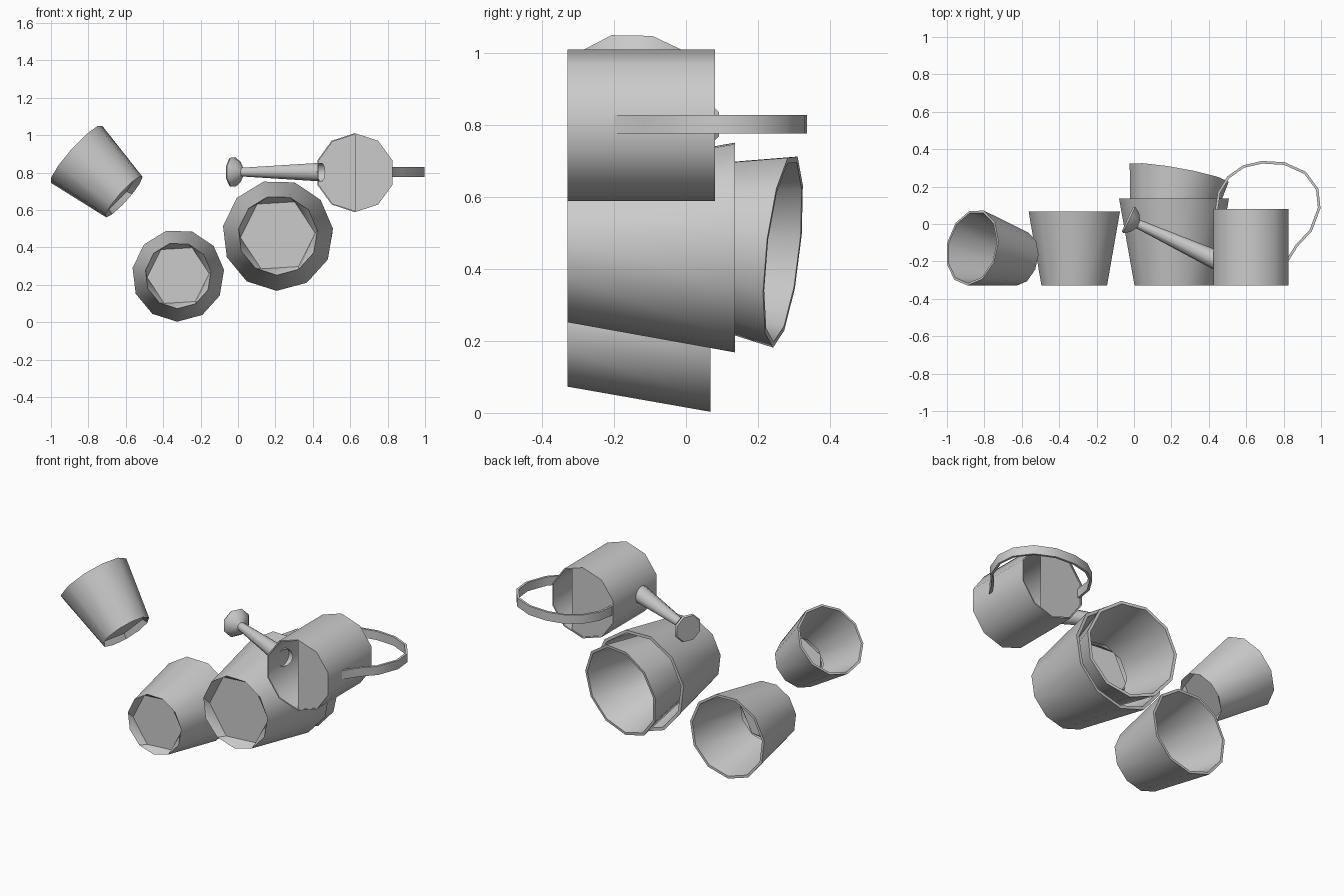
import bpy, bmesh
from math import radians, cos, sin, pi
from mathutils import Vector

cube = bpy.data.objects.get("Cube")
if cube:
    bpy.data.objects.remove(cube)

grey = bpy.data.materials.new("plain_grey")
grey.use_nodes = True
grey.diffuse_color = (0.6, 0.6, 0.6, 1)
grey.node_tree.nodes["Principled BSDF"].inputs["Base Color"].default_value = (0.6, 0.6, 0.6, 1)


def finish(bm, name):
    bmesh.ops.remove_doubles(bm, verts=bm.verts, dist=0.0005)
    bmesh.ops.recalc_face_normals(bm, faces=bm.faces)
    mesh = bpy.data.meshes.new(name)
    bm.to_mesh(mesh)
    bm.free()
    mesh.materials.append(grey)
    obj = bpy.data.objects.new(name, mesh)
    bpy.context.collection.objects.link(obj)
    bpy.ops.object.select_all(action='DESELECT')
    obj.select_set(True)
    bpy.context.view_layer.objects.active = obj
    bpy.ops.object.shade_smooth_by_angle(angle=radians(40))
    return obj


def ring(bm, base, axis, radius, along, sides, phase=0, snap=0):
    """Ring around an axis; snap pulls its points onto the corners of a coarser polygon."""
    n = Vector(axis).normalized()
    u = n.cross(Vector((0, 0, 1))).normalized()
    v = u.cross(n)
    verts = []
    for i in range(sides):
        a = phase + 2 * pi * i / sides
        if snap:
            step = 2 * pi / snap
            a = round(a / step) * step + phase / 2
        verts.append(bm.verts.new(Vector(base) + n * along + (u * cos(a) + v * sin(a)) * radius))
    return verts


def loft(bm, rings):
    for a, b in zip(rings, rings[1:]):
        for i in range(len(a)):
            j = (i + 1) % len(a)
            bm.faces.new((a[i], a[j], b[j], b[i]))


def pot(name, base, rim, r_base, r_rim, phase=0.12):
    """Tapered open pot with a thin wall and a recessed six-sided floor."""
    axis = Vector(rim) - Vector(base)
    h, wall, dish = axis.length, r_rim * 0.06, r_rim * 0.15
    r_in = r_base + (r_rim - r_base) * dish / h - wall
    bm = bmesh.new()
    prof = [(r_in, dish), (r_rim - wall, h), (r_rim, h), (r_base, 0)]
    rings = [ring(bm, base, axis, r, z, 11, phase) for r, z in prof]
    floor = ring(bm, base, axis, r_base * 0.94, dish, 11, phase, snap=6)
    loft(bm, rings + [floor])
    bm.faces.new(floor)
    return finish(bm, name)


# Pots
pot("small_pot", (-0.32, -0.33, 0.25), (-0.32, 0.068, 0.25), 0.177, 0.247)
pot("large_pot", (0.213, -0.33, 0.465), (0.213, 0.137, 0.465), 0.213, 0.297)
pot("nested_pot", (0.167, -0.137, 0.497), (0.24, 0.27, 0.452), 0.19, 0.272)
pot("tilted_pot", (-0.61, -0.185, 0.672), (-0.865, -0.125, 0.9), 0.147, 0.207)

# Can body: ten-sided open tube
CAN, Y = (0.625, -0.33, 0.8), (0, 1, 0)
bm = bmesh.new()
tube = [ring(bm, CAN, Y, r, z, 10, pi / 2)
        for r, z in ((0.211, 0), (0.211, 0.41), (0.204, 0.41), (0.204, 0))]
loft(bm, tube + tube[:1])
finish(bm, "can_body")


# Partial end plates, cut along an upright line
def plate(name, along, cut_x, keep_right):
    bm = bmesh.new()
    bm.faces.new(ring(bm, CAN, Y, 0.206, along, 10, pi / 2))
    bmesh.ops.bisect_plane(bm, geom=bm.verts[:] + bm.edges[:] + bm.faces[:],
                           plane_co=(cut_x, 0, 0), plane_no=(1, 0, 0),
                           clear_inner=keep_right, clear_outer=not keep_right)
    finish(bm, name)


plate("can_bottom", 0.004, 0.625, True)
plate("can_top_cover", 0.404, 0.7, False)

# Spout and rose
start, tip = Vector((0.445, -0.195, 0.803)), Vector((0.015, 0.003, 0.803))
axis = tip - start
bm = bmesh.new()
loft(bm, [ring(bm, start, axis, r, z, 10) for r, z in ((0.052, 0), (0.024, axis.length))])
finish(bm, "can_spout")

bm = bmesh.new()
rose = [ring(bm, tip, axis, r, z, 8, pi / 8)
        for r, z in ((0.024, -0.01), (0.06, 0.012), (0.084, 0.045), (0.078, 0.055))]
loft(bm, rose)
bm.faces.new(rose[-1])
finish(bm, "can_rose")

# Handle: flat band swept along an arc
path = [(0.44, 0.07), (0.455, 0.17), (0.505, 0.25), (0.585, 0.307), (0.685, 0.33),
        (0.805, 0.323), (0.915, 0.273), (0.98, 0.185), (0.99, 0.085), (0.945, -0.035),
        (0.87, -0.115), (0.82, -0.195)]
points = [Vector((x, y, 0.803)) for x, y in path]
bm = bmesh.new()
bands = []
for i, p in enumerate(points):
    t = (points[min(i + 1, len(points) - 1)] - points[max(i - 1, 0)]).normalized()
    side = Vector((-t.y, t.x, 0)) * 0.007
    up = Vector((0, 0, 0.026))
    bands.append([bm.verts.new(p + s) for s in (side + up, side - up, -side - up, -side + up)])
loft(bm, bands)
bm.faces.new(bands[0])
bm.faces.new(bands[-1])
finish(bm, "can_handle")
